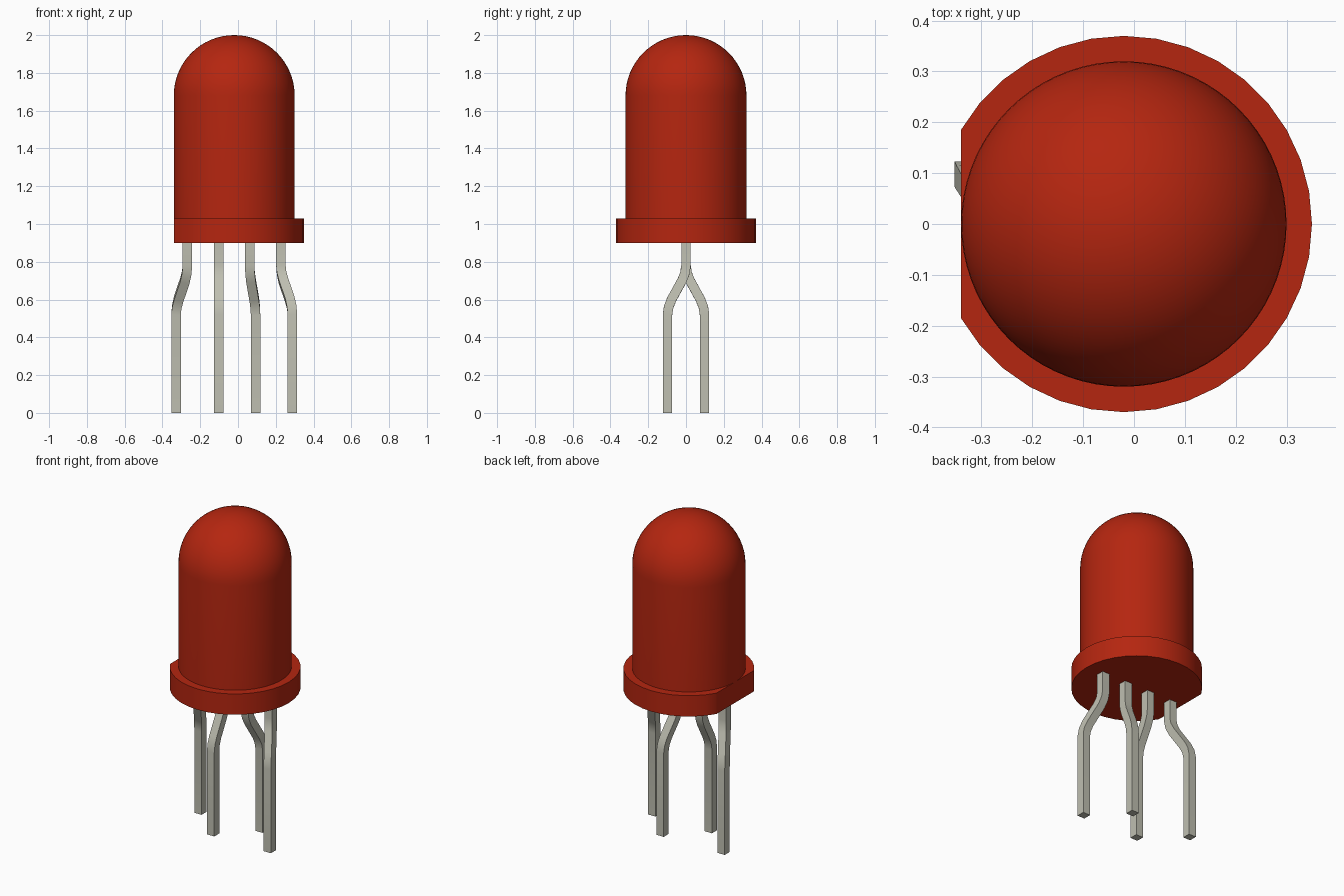
import bpy, bmesh, math
from mathutils import Vector

cube = bpy.data.objects.get("Cube")
if cube:
    bpy.data.objects.remove(cube, do_unlink=True)

AXIS_X = -0.02          # centre line of the lens
BODY_R, RIM_R = 0.32, 0.37
RIM_LOW, RIM_TOP, DOME_Z = 0.9, 1.03, 1.68


def material(name, color):
    mat = bpy.data.materials.new(name)
    mat.use_nodes = True
    mat.diffuse_color = color
    mat.node_tree.nodes["Principled BSDF"].inputs["Base Color"].default_value = color
    return mat


red = material("red plastic", (0.46, 0.019, 0.005, 1))
metal = material("grey metal", (0.52, 0.52, 0.44, 1))


def finish(name, bm, mat):
    bmesh.ops.recalc_face_normals(bm, faces=bm.faces)
    mesh = bpy.data.meshes.new(name)
    bm.to_mesh(mesh)
    bm.free()
    mesh.materials.append(mat)
    obj = bpy.data.objects.new(name, mesh)
    bpy.context.collection.objects.link(obj)
    bpy.ops.object.select_all(action='DESELECT')
    obj.select_set(True)
    bpy.context.view_layer.objects.active = obj
    bpy.ops.object.shade_smooth_by_angle(angle=math.radians(35))
    return obj


def lathe(profile, steps):
    """Spin (radius, height) points about the lens axis."""
    bm = bmesh.new()
    verts = [bm.verts.new((AXIS_X, r, z)) for r, z in profile]
    edges = [bm.edges.new(pair) for pair in zip(verts, verts[1:])]
    bmesh.ops.spin(bm, geom=verts + edges, cent=(AXIS_X, 0, 0), axis=(0, 0, 1),
                   angle=math.tau, steps=steps)
    bmesh.ops.remove_doubles(bm, verts=bm.verts, dist=1e-4)
    return bm


# Domed lens
dome = [(BODY_R * math.cos(a), DOME_Z + BODY_R * math.sin(a))
        for a in (math.pi / 2 * i / 16 for i in range(16))]
finish("lens", lathe([(BODY_R, RIM_TOP)] + dome + [(0, DOME_Z + BODY_R)], 72), red)

# Rim with one flat side
bm = lathe([(0, RIM_LOW), (RIM_R, RIM_LOW), (RIM_R, RIM_TOP), (0, RIM_TOP)], 36)
cut = bmesh.ops.bisect_plane(bm, geom=bm.verts[:] + bm.edges[:] + bm.faces[:],
                             plane_co=(AXIS_X - BODY_R, 0, 0), plane_no=(-1, 0, 0),
                             clear_outer=True)
bmesh.ops.holes_fill(bm, edges=[e for e in bm.edges if e.is_boundary])
finish("rim", bm, red)

# Bent leads: (height, share of sideways offset)
BEND = [(0.91, 0), (0.78, 0), (0.74, 0.06), (0.70, 0.22),
        (0.60, 0.78), (0.56, 0.94), (0.52, 1), (0, 1)]
HALF = 0.025


def lead(name, top_x, foot_x, foot_y):
    path = [Vector((top_x + (foot_x - top_x) * t, foot_y * t, z)) for z, t in BEND]
    bm = bmesh.new()
    rings = []
    for i, p in enumerate(path):
        before = (p - path[i - 1]).normalized() if i else Vector((0, 0, -1))
        after = (path[i + 1] - p).normalized() if i + 1 < len(path) else before
        d = (before + after).normalized()
        # square section held perpendicular to the path
        u = Vector((1, 0, 0))
        u = (u - d * u.dot(d)).normalized() * HALF
        v = d.cross(u)
        rings.append([bm.verts.new(p + u * a + v * b)
                      for a, b in ((1, 1), (-1, 1), (-1, -1), (1, -1))])
    for lo, hi in zip(rings, rings[1:]):
        for k in range(4):
            bm.faces.new((lo[k], lo[k - 1], hi[k - 1], hi[k]))
    bm.faces.new(rings[0])
    bm.faces.new(rings[-1])
    finish(name, bm, metal)


lead("lead_outer_right", -0.268, -0.328, 0.098)
lead("lead_inner_right", -0.103, -0.103, -0.098)
lead("lead_inner_left", 0.062, 0.093, 0.098)
lead("lead_outer_left", 0.227, 0.288, -0.098)
